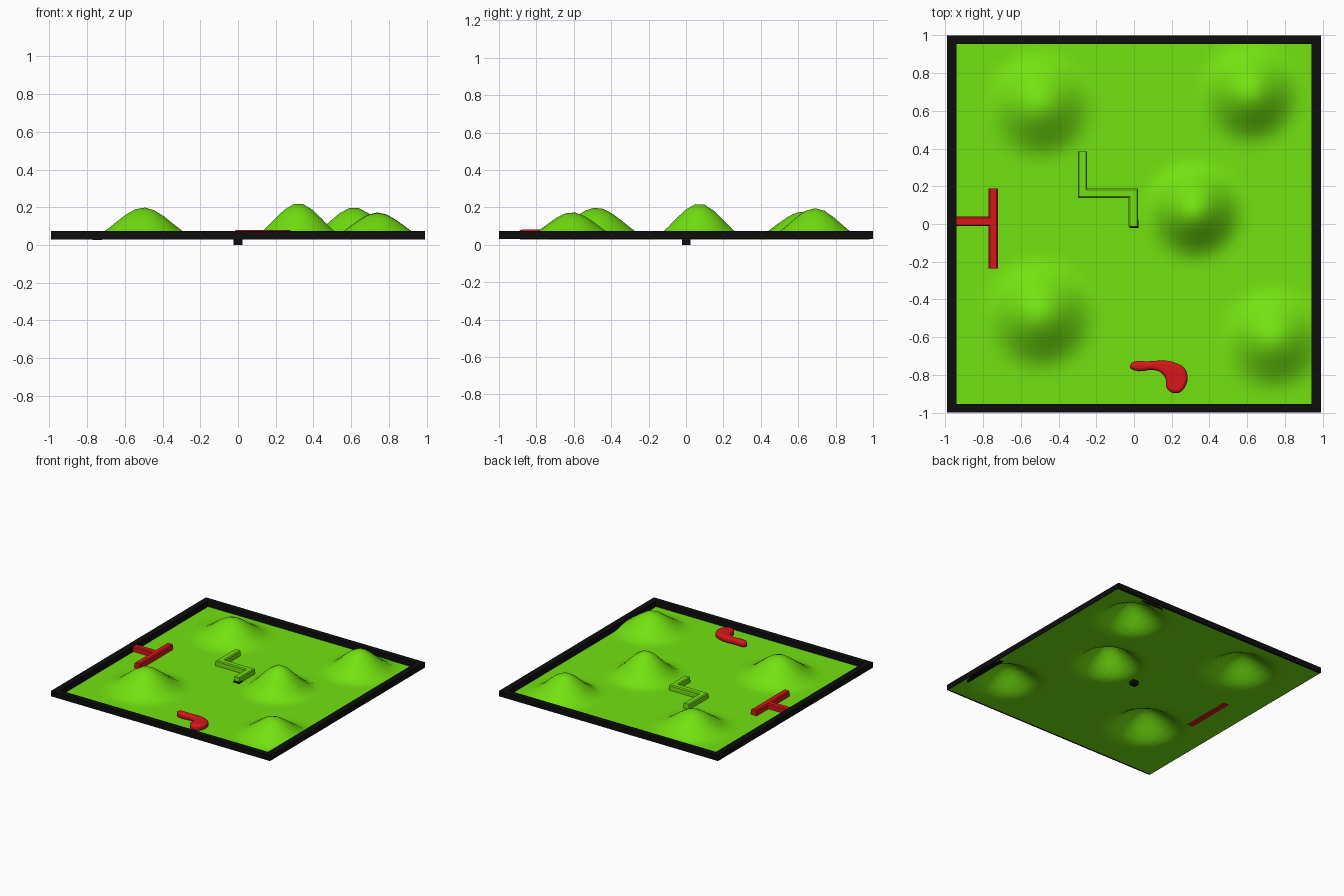
import bpy, bmesh, math
from mathutils import Vector

if "Cube" in bpy.data.objects:
    bpy.data.objects.remove(bpy.data.objects["Cube"])

def material(name, rgb):
    m = bpy.data.materials.new(name)
    m.diffuse_color = (*rgb, 1)
    m.use_nodes = True
    m.node_tree.nodes["Principled BSDF"].inputs["Base Color"].default_value = m.diffuse_color
    return m

GREEN = material("grass_green", (0.17, 0.76, 0.005))
RED = material("red", (0.7, 0.008, 0.01))
BLACK = material("black", (0.004, 0.004, 0.004))
Z0 = 0.03

def finish(bm, name, mat):
    bmesh.ops.recalc_face_normals(bm, faces=bm.faces[:])
    me = bpy.data.meshes.new(name)
    bm.to_mesh(me)
    bm.free()
    ob = bpy.data.objects.new(name, me)
    bpy.context.collection.objects.link(ob)
    me.materials.append(mat)
    return ob

def box(name, x0, x1, y0, y1, z0, z1, mat):
    bm = bmesh.new()
    bmesh.ops.create_cube(bm, size=1)
    for v in bm.verts:
        v.co = Vector(((x0 + x1) / 2 + v.co.x * (x1 - x0),
                       (y0 + y1) / 2 + v.co.y * (y1 - y0),
                       (z0 + z1) / 2 + v.co.z * (z1 - z0)))
    return finish(bm, name, mat)

def bar(name, path, w, z0, z1, mat, cut=0.01):
    """Sweep a chamfered section along a right-angled path with mitred corners."""
    h = w / 2
    sec = [(-h, z0), (-h, z1 - cut), (-h + cut, z1), (h - cut, z1), (h, z1 - cut), (h, z0)]
    pts = [Vector(p) for p in path]
    bm = bmesh.new()
    rings = []
    for i, p in enumerate(pts):
        side = Vector((0, 0))
        for a, b in ((i - 1, i), (i, i + 1)):
            if a >= 0 and b < len(pts):
                d = (pts[b] - pts[a]).normalized()
                n = Vector((-d.y, d.x))
                if side.length == 0 or abs(side.dot(n)) < 0.5:
                    side += n
        rings.append([bm.verts.new((p.x + side.x * s, p.y + side.y * s, z)) for s, z in sec])
    n = len(sec)
    for r, q in zip(rings, rings[1:]):
        for k in range(n):
            bm.faces.new((r[k], r[(k + 1) % n], q[(k + 1) % n], q[k]))
    bm.faces.new(rings[0])
    bm.faces.new(rings[-1])
    return finish(bm, name, mat)

# Ground sheet with soft hills pulled up from a grid: x, y, height, radius
hills = [(-0.5, -0.48, 0.17, 0.31), (-0.5, 0.63, 0.15, 0.30), (0.615, 0.69, 0.17, 0.28),
         (0.32, 0.07, 0.195, 0.275), (0.74, -0.61, 0.145, 0.285)]
bm = bmesh.new()
bmesh.ops.create_grid(bm, x_segments=40, y_segments=40, size=0.985)
for v in bm.verts:
    z = 0
    for hx, hy, h, r in hills:
        t = max(0, 1 - math.hypot(v.co.x - hx, v.co.y - hy) / r)
        z = max(z, h * t * t * (3 - 2 * t))
    v.co.z = Z0 - 0.0005 + z
ground = finish(bm, "ground", GREEN)
if ground.data.polygons[0].normal.z < 0:
    ground.data.flip_normals()
ground.data.shade_smooth()

# Border frame
box("border_front", -0.99, 0.99, -1.0, -0.955, Z0, 0.075, BLACK)
box("border_back", -0.99, 0.99, 0.955, 1.0, Z0, 0.075, BLACK)
box("border_left", -0.99, -0.94, -0.955, 0.955, Z0, 0.075, BLACK)
box("border_right", 0.94, 0.99, -0.955, 0.955, Z0, 0.075, BLACK)

# Centre peg under the board
box("centre_peg", -0.025, 0.025, -0.022, 0.025, 0, 0.04, BLACK)

# Stepped green wall
bar("stepped_wall", [(-0.003, -0.012), (-0.003, 0.163), (-0.273, 0.163), (-0.273, 0.385)],
    0.05, Z0, 0.074, GREEN, 0.007)

# Red T-shaped wall against the left border
bar("t_wall_bar", [(-0.746, -0.235), (-0.746, 0.188)], 0.05, 0.028, 0.074, RED, 0.007)
bar("t_wall_stem", [(-0.96, 0.014), (-0.746, 0.014)], 0.05, 0.031, 0.0735, RED, 0.007)

# Red rounded hooked obstacle: smooth outline, extruded and rounded over
outline = [(-0.022, -0.752), (0.08, -0.728), (0.235, -0.742), (0.279, -0.785), (0.267, -0.87),
           (0.225, -0.897), (0.177, -0.875), (0.165, -0.815), (0.124, -0.778), (0.0, -0.775)]
cu = bpy.data.curves.new("hooked_obstacle", 'CURVE')
cu.dimensions = '2D'
cu.fill_mode = 'BOTH'
sp = cu.splines.new('BEZIER')
sp.bezier_points.add(len(outline) - 1)
for bp, (x, y) in zip(sp.bezier_points, outline):
    bp.co = (x, y, 0)
    bp.handle_left_type = bp.handle_right_type = 'AUTO'
sp.use_cyclic_u = True
sp.resolution_u = 5
cu.extrude = 0.006
cu.bevel_depth = 0.019
cu.bevel_resolution = 3
cu.offset = -0.019
cu.materials.append(RED)
hook = bpy.data.objects.new("hooked_obstacle", cu)
hook.location.z = 0.056
bpy.context.collection.objects.link(hook)
bpy.context.view_layer.objects.active = hook
hook.select_set(True)
bpy.ops.object.convert(target='MESH')
bpy.ops.object.shade_smooth_by_angle(angle=math.radians(40))
